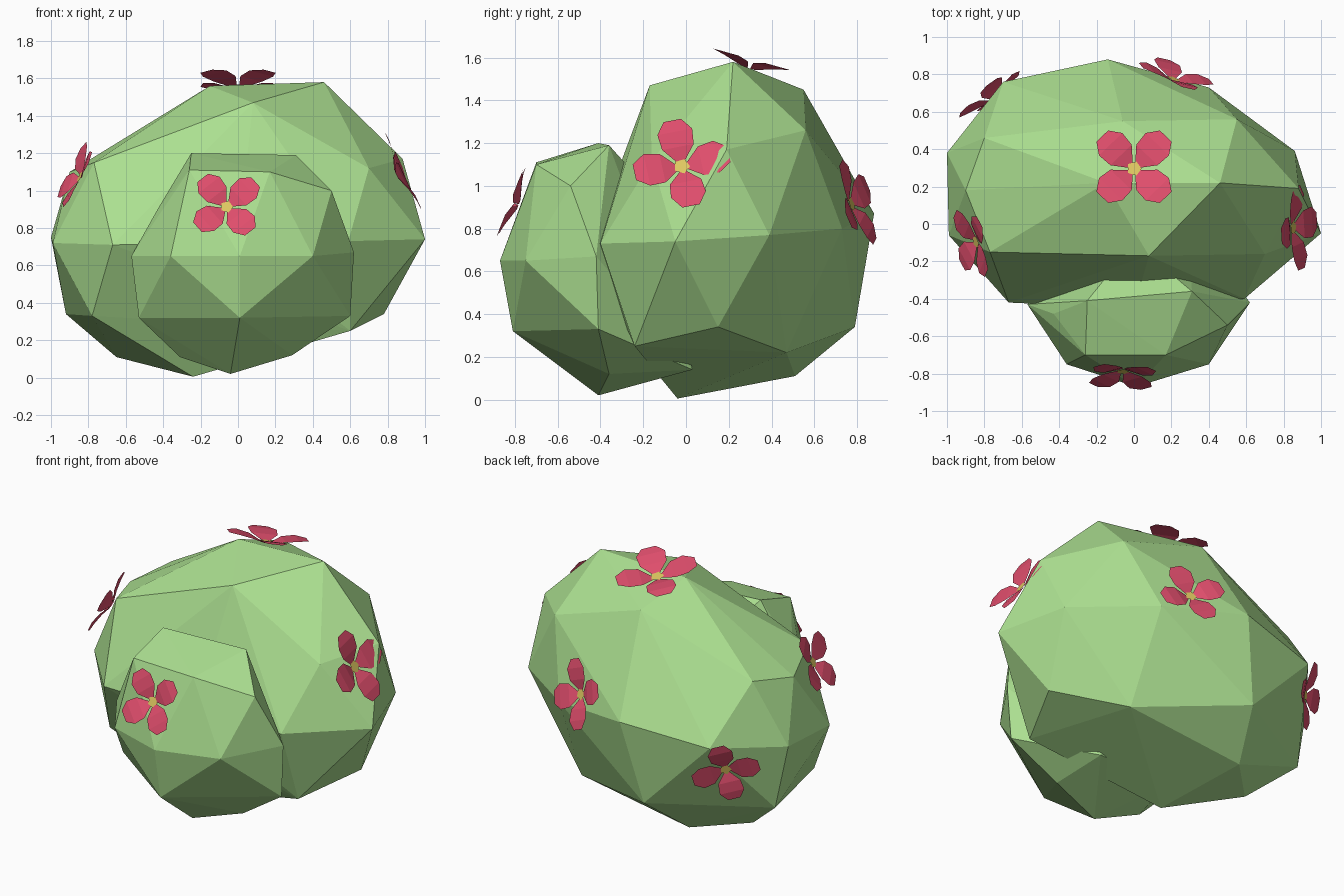
import bpy, bmesh, math
from mathutils import Vector
from mathutils.bvhtree import BVHTree

if "Cube" in bpy.data.objects:
    bpy.data.objects.remove(bpy.data.objects["Cube"])


def material(name, rgb):
    m = bpy.data.materials.new(name)
    m.diffuse_color = (*rgb, 1)
    m.use_nodes = True
    m.node_tree.nodes["Principled BSDF"].inputs["Base Color"].default_value = m.diffuse_color
    return m


GREEN = material("leaf green", (0.41, 0.74, 0.28))
PINK = material("petal pink", (0.74, 0.075, 0.15))
YELLOW = material("flower centre yellow", (0.74, 0.58, 0.12))


def add_object(name, bm, mats):
    me = bpy.data.meshes.new(name)
    bm.to_mesh(me)
    bm.free()
    for m in mats:
        me.materials.append(m)
    ob = bpy.data.objects.new(name, me)
    bpy.context.collection.objects.link(ob)
    return ob


def lump(name, points):
    """Faceted lump: the convex skin around a few corner points."""
    bm = bmesh.new()
    for p in points:
        bm.verts.new(p)
    bmesh.ops.convex_hull(bm, input=bm.verts[:])
    loose = [v for v in bm.verts if not v.link_faces]
    bmesh.ops.delete(bm, geom=loose, context='VERTS')
    bmesh.ops.recalc_face_normals(bm, faces=bm.faces[:])
    tree = BVHTree.FromBMesh(bm)
    add_object(name, bm, [GREEN])
    return tree


# Large rear lump, from the crown down to the base
main_tree = lump("large_bush", [
    (0.46, 0.22, 1.58), (-0.15, 0.22, 1.56), (-0.06, 0.55, 1.45), (0.08, -0.17, 1.47),
    (0.55, 0.56, 1.26), (0.88, 0.19, 1.17), (0.70, -0.16, 1.12), (-0.77, -0.15, 1.15),
    (-0.90, 0.18, 1.10), (-0.80, 0.46, 1.15),
    (1.00, -0.05, 0.74), (0.86, 0.39, 0.77), (0.40, 0.73, 0.80), (-0.14, 0.88, 0.87),
    (-0.70, 0.76, 0.80), (-1.00, 0.38, 0.75), (-0.99, -0.06, 0.72), (-0.67, -0.42, 0.71),
    (0.59, -0.40, 0.73), (0.00, -0.45, 0.72),
    (0.78, 0.15, 0.34), (0.42, 0.47, 0.22), (-0.25, 0.79, 0.34), (-0.92, 0.40, 0.34),
    (-0.78, -0.20, 0.33), (0.60, -0.24, 0.25),
    (-0.38, 0.51, 0.11), (-0.65, 0.24, 0.11), (-0.24, -0.04, 0.005),
])

# Small front lump
front_tree = lump("small_bush", [
    (-0.25, -0.41, 1.20), (0.31, -0.36, 1.19), (0.17, -0.70, 1.10), (-0.26, -0.70, 1.11),
    (0.50, -0.54, 1.00), (-0.43, -0.48, 0.90),
    (0.01, -0.87, 0.65), (-0.36, -0.75, 0.65), (0.40, -0.75, 0.65), (0.62, -0.42, 0.67),
    (-0.57, -0.43, 0.65),
    (0.01, -0.81, 0.32), (-0.53, -0.42, 0.32), (0.60, -0.41, 0.33),
    (-0.31, -0.32, 0.11), (0.29, -0.36, 0.12), (-0.04, -0.41, 0.02),
    (0.28, 0.03, 0.14), (-0.30, -0.05, 0.20), (0.00, -0.10, 0.90),
])

# Petal outline: (distance from centre, half width, height)
PETAL = [(0.025, 0.016, 0.0), (0.10, 0.082, 0.03), (0.18, 0.09, 0.045), (0.245, 0.045, 0.045)]


def flower(name, tree, pos, normal, size, turn, lift=0.015):
    # Seat the flower just above the leaf surface
    n = Vector(normal).normalized()
    hit = tree.ray_cast(Vector(pos) + n, -n)[0]
    origin = (hit or Vector(pos)) + n * lift
    side = Vector((1, 0, 0)) if n.z > 0.8 else Vector((0, 0, 1)).cross(n)
    side = (side - n * side.dot(n)).normalized()
    up = n.cross(side)
    bm = bmesh.new()

    def vert(r, w, h, a):
        x = r * math.cos(a) - w * math.sin(a)
        y = r * math.sin(a) + w * math.cos(a)
        return bm.verts.new(origin + (side * x + up * y + n * h) * size)

    # Four petals, each a strip that curls up from the centre
    for k in range(4):
        a = math.radians(turn + 90 * k)
        rows = [(vert(r, -w, h, a), vert(r, w, h, a)) for r, w, h in PETAL]
        for (p, q), (s, t) in zip(rows, rows[1:]):
            bm.faces.new((p, s, t, q))
    # Yellow centre
    disc = [vert(0.042, 0, 0.008, math.radians(72 * k)) for k in range(5)]
    bm.faces.new(disc).material_index = 1
    add_object(name, bm, [PINK, YELLOW])


flower("top_flower", main_tree, (0.0, 0.30, 1.57), (0.0, 0.28, 1), 0.98, 45, 0.01)
flower("front_flower", front_tree, (-0.06, -0.78, 0.91), (-0.03, -0.93, 0.37), 0.82, 40, 0.01)
flower("right_flower", main_tree, (0.87, -0.02, 1.10), (0.90, -0.03, 0.42), 0.92, 12, 0.035)
flower("left_flower", main_tree, (-0.86, -0.10, 1.08), (-0.87, -0.22, 0.42), 0.82, 30)
flower("back_flower", main_tree, (0.22, 0.79, 0.92), (0.33, 0.90, 0.27), 0.86, 25, 0.01)
flower("back_left_flower", main_tree, (-0.77, 0.69, 0.64), (-0.60, 0.75, -0.22), 0.82, 15, 0.01)
